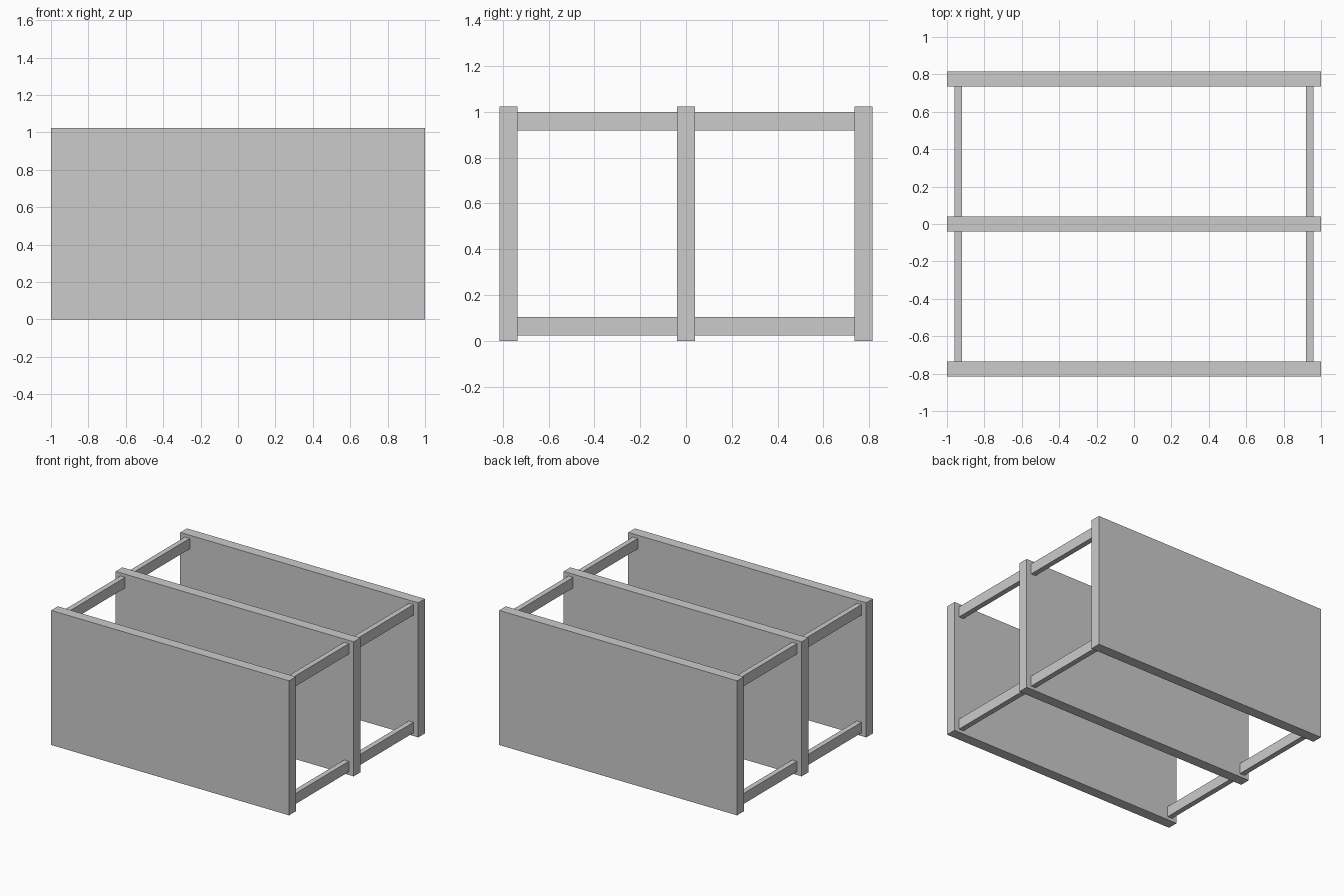
import bpy

if "Cube" in bpy.data.objects:
    bpy.data.objects.remove(bpy.data.objects["Cube"])

H = 1.022      # panel height
T = 0.08       # panel thickness
Y = 0.775      # outer panel centre


def box(name, centre, size):
    bpy.ops.mesh.primitive_cube_add(size=1, location=centre)
    ob = bpy.context.object
    ob.name = name
    ob.scale = size
    bpy.ops.object.transform_apply(location=False, rotation=False, scale=True)
    return ob


# Three upright panels
for name, y in (("front_panel", -Y), ("middle_panel", 0), ("back_panel", Y)):
    box(name, (0, y, H / 2), (2, T, H))

# Connecting rails near each end, top and bottom, in both bays
for side, sx in (("left", -1), ("right", 1)):
    for bay, sy in (("front", -1), ("back", 1)):
        for level, z in (("lower", 0.064), ("upper", H - 0.064)):
            box(f"{level}_{bay}_{side}_rail", (sx * 0.94, sy * Y / 2, z),
                (0.04, Y - T, 0.08))
